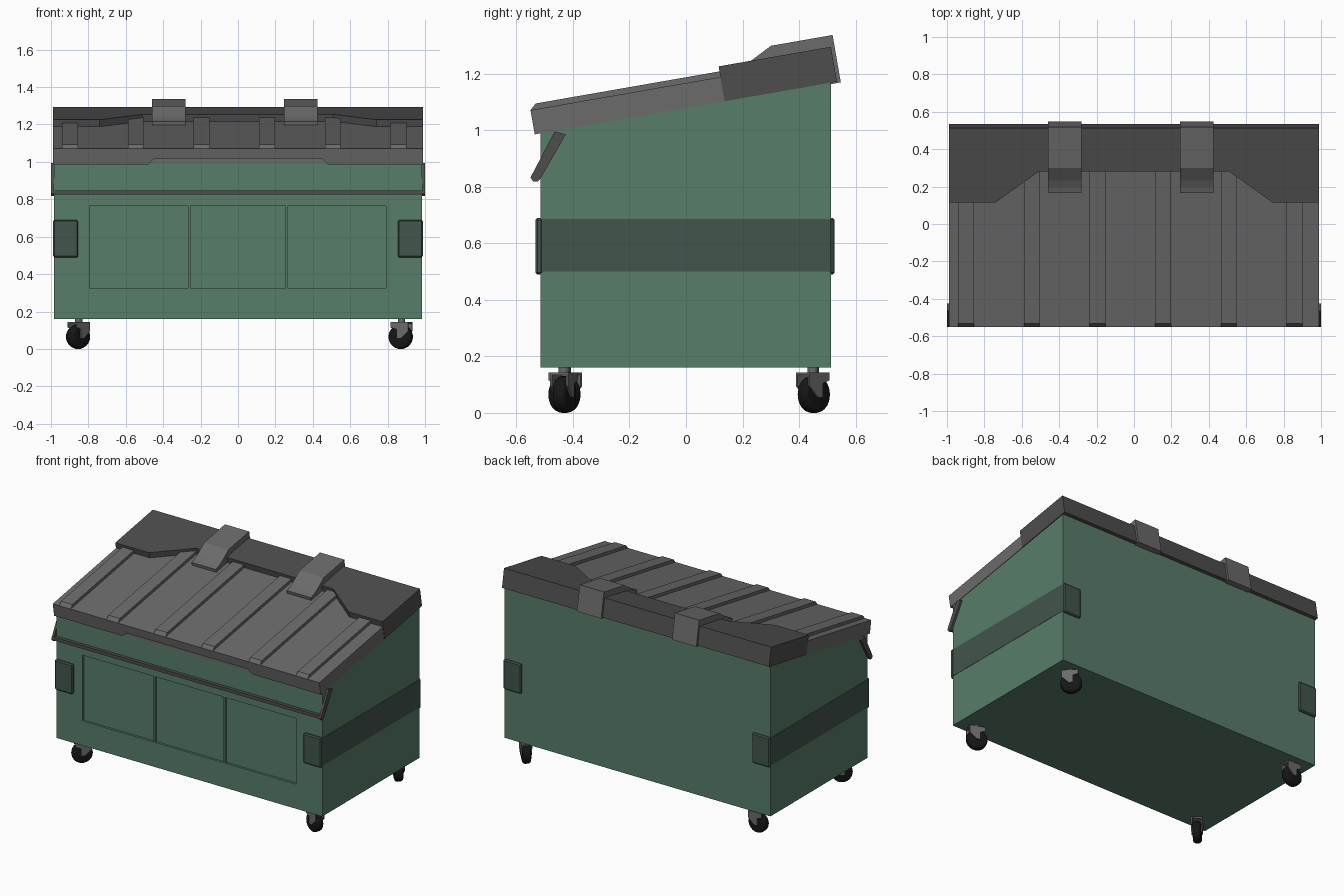
import bpy, bmesh, math
from mathutils import Matrix, Vector

if "Cube" in bpy.data.objects:
    bpy.data.objects.remove(bpy.data.objects["Cube"])


def material(name, r, g, b):
    m = bpy.data.materials.new(name)
    m.diffuse_color = (r, g, b, 1)
    m.use_nodes = True
    m.node_tree.nodes["Principled BSDF"].inputs["Base Color"].default_value = m.diffuse_color
    return m


GREEN = material("green_paint", 0.098, 0.205, 0.144)
DARK_GREEN = material("dark_green_paint", 0.054, 0.09, 0.07)
LID = material("lid_grey", 0.145, 0.145, 0.145)
CAP = material("cap_grey", 0.075, 0.075, 0.075)
BLACK = material("rubber", 0.008, 0.008, 0.008)

# Lid frame: local y runs up the slope, local z is normal to it
SLOPE = Matrix.Translation((0, -0.535, 0.985)) @ Matrix.Rotation(math.radians(9.9), 4, 'X')
IDENT = Matrix.Identity(4)


def prism(name, pts, lo, hi, axis, mat, frame=IDENT):
    """Extrude a 2D outline: axis X takes (y, z) points, Y takes (x, z), Z takes (x, y)."""
    i = 'XYZ'.index(axis)

    def place(p, v):
        c = list(p)
        c.insert(i, v)
        return frame @ Vector(c)
    bm = bmesh.new()
    a = [bm.verts.new(place(p, lo)) for p in pts]
    b = [bm.verts.new(place(p, hi)) for p in pts]
    bm.faces.new(a)
    bm.faces.new(b)
    for k in range(len(pts)):
        j = (k + 1) % len(pts)
        bm.faces.new((a[k], a[j], b[j], b[k]))
    bmesh.ops.recalc_face_normals(bm, faces=bm.faces[:])
    me = bpy.data.meshes.new(name)
    bm.to_mesh(me)
    bm.free()
    ob = bpy.data.objects.new(name, me)
    bpy.context.collection.objects.link(ob)
    if mat:
        me.materials.append(mat)
    return ob


def box(name, x, y, z, mat, frame=IDENT):
    return prism(name, [(x[0], y[0]), (x[1], y[0]), (x[1], y[1]), (x[0], y[1])],
                 z[0], z[1], 'Z', mat, frame)


def cut(ob, cutter):
    m = ob.modifiers.new("cut", 'BOOLEAN')
    m.operation = 'DIFFERENCE'
    m.solver = 'EXACT'
    m.object = cutter
    bpy.context.view_layer.objects.active = ob
    bpy.ops.object.modifier_apply(modifier=m.name)
    bpy.data.objects.remove(cutter)


def cylinder(name, r, depth, frame, mat, bevel=0.0, sides=32):
    bm = bmesh.new()
    bmesh.ops.create_cone(bm, cap_ends=True, segments=sides, radius1=r, radius2=r, depth=depth)
    if bevel:
        rim = [e for e in bm.edges if abs(e.verts[0].co.z - e.verts[1].co.z) < 1e-5]
        bmesh.ops.bevel(bm, geom=rim, offset=bevel, segments=3, profile=0.5, affect='EDGES')
    bm.transform(frame)
    me = bpy.data.meshes.new(name)
    bm.to_mesh(me)
    bm.free()
    ob = bpy.data.objects.new(name, me)
    bpy.context.collection.objects.link(ob)
    if mat:
        me.materials.append(mat)
    bpy.ops.object.select_all(action='DESELECT')
    ob.select_set(True)
    bpy.context.view_layer.objects.active = ob
    bpy.ops.object.shade_smooth_by_angle(angle=math.radians(35))
    return ob


# Bin body with three recessed front panels
body = prism("bin_body", [(-0.515, 0.16), (0.513, 0.16), (0.513, 1.20), (-0.515, 1.02)],
             -0.985, 0.985, 'X', GREEN)
for x0, x1 in ((-0.793, -0.265), (-0.253, 0.253), (0.265, 0.79)):
    cut(body, box("panel_cutter", (x0, x1), (-0.6, -0.5), (0.325, 0.765), None))

# Lid slab with a grip notch in its front lip
lid = prism("lid", [(0, 0), (1.06, 0), (1.06, 0.087), (0, 0.087)], -0.988, 0.988, 'X', LID, SLOPE)
cut(lid, prism("notch_cutter", [(-0.52, 0.95), (0.52, 0.95), (0.45, 1.015), (-0.45, 1.015)],
               -0.6, -0.5165, 'Y', None))

# Raised lid ribs with sloped front ends
for i in range(6):
    x = -0.8975 + i * 0.351
    prism("lid_rib", [(0.0, 0.08), (0.0, 0.087), (0.022, 0.107), (0.9, 0.107), (0.9, 0.08)],
          x - 0.0425, x + 0.0425, 'X', LID, SLOPE)

# Rear hinge cover with stepped front outline
prism("hinge_cover", [(-0.99, 1.085), (-0.99, 0.682), (-0.74, 0.682), (-0.51, 0.849),
                      (0.51, 0.849), (0.74, 0.682), (0.99, 0.682), (0.99, 1.085)],
      0.0, 0.125, 'Z', CAP, SLOPE)

# Hinge straps
for x in (-0.37, 0.335):
    prism("hinge_strap", [(0.73, 0.08), (0.73, 0.107), (0.76, 0.112), (0.80, 0.126), (0.84, 0.146),
                          (0.877, 0.165), (1.098, 0.165), (1.098, -0.005), (1.06, -0.005),
                          (1.06, 0.08)], x - 0.09, x + 0.09, 'X', LID, SLOPE)

# Lifting bar across the front and its side arms
box("front_bar", (-0.995, 0.995), (-0.545, -0.522), (0.825, 0.847), CAP)
for s in (-1, 1):
    prism("bar_arm", [(-0.465, 0.995), (-0.425, 0.985), (-0.515, 0.828), (-0.525, 0.818),
                      (-0.54, 0.818), (-0.55, 0.832)], s * 0.984, s * 0.999, 'X', CAP)

    # Side band and the four corner plates
    xa, xb = sorted((s * 0.88, s * 0.987))
    box("side_band", (xa, xb), (-0.517, 0.515), (0.50, 0.685), DARK_GREEN)
    xa, xb = sorted((s * 0.855, s * 0.988))
    for y0, y1, nm in ((-0.533, -0.505, "front"), (0.505, 0.526, "back")):
        p = box(nm + "_corner_plate", (xa, xb), (y0, y1), (0.49, 0.69), DARK_GREEN)
        bev = p.modifiers.new("bevel", 'BEVEL')
        bev.width = 0.007
        bev.segments = 1

# Swivel casters, each turned a different way
fork = [(-0.012, 0.055), (0.012, 0.055), (0.055, 0.095), (0.055, 0.143),
        (-0.045, 0.143), (-0.045, 0.115), (-0.012, 0.105)]
for x, y, turn in ((-0.855, -0.43, 45), (0.87, -0.43, -20), (0.87, 0.452, -45), (-0.855, 0.452, 0)):
    f = Matrix.Translation((x, y, 0)) @ Matrix.Rotation(math.radians(turn), 4, 'Z')
    cylinder("caster_wheel", 0.065, 0.05,
             f @ Matrix.Translation((0, 0, 0.065)) @ Matrix.Rotation(math.pi / 2, 4, 'X'), BLACK, 0.015)
    for s in (-1, 1):
        prism("caster_fork", fork, s * 0.026, s * 0.034, 'Y', LID, f)
    box("caster_fork_top", (-0.045, 0.055), (-0.034, 0.034), (0.134, 0.143), LID, f)
    cylinder("caster_stem", 0.019, 0.025, f @ Matrix.Translation((0.005, 0, 0.151)), LID, sides=16)
